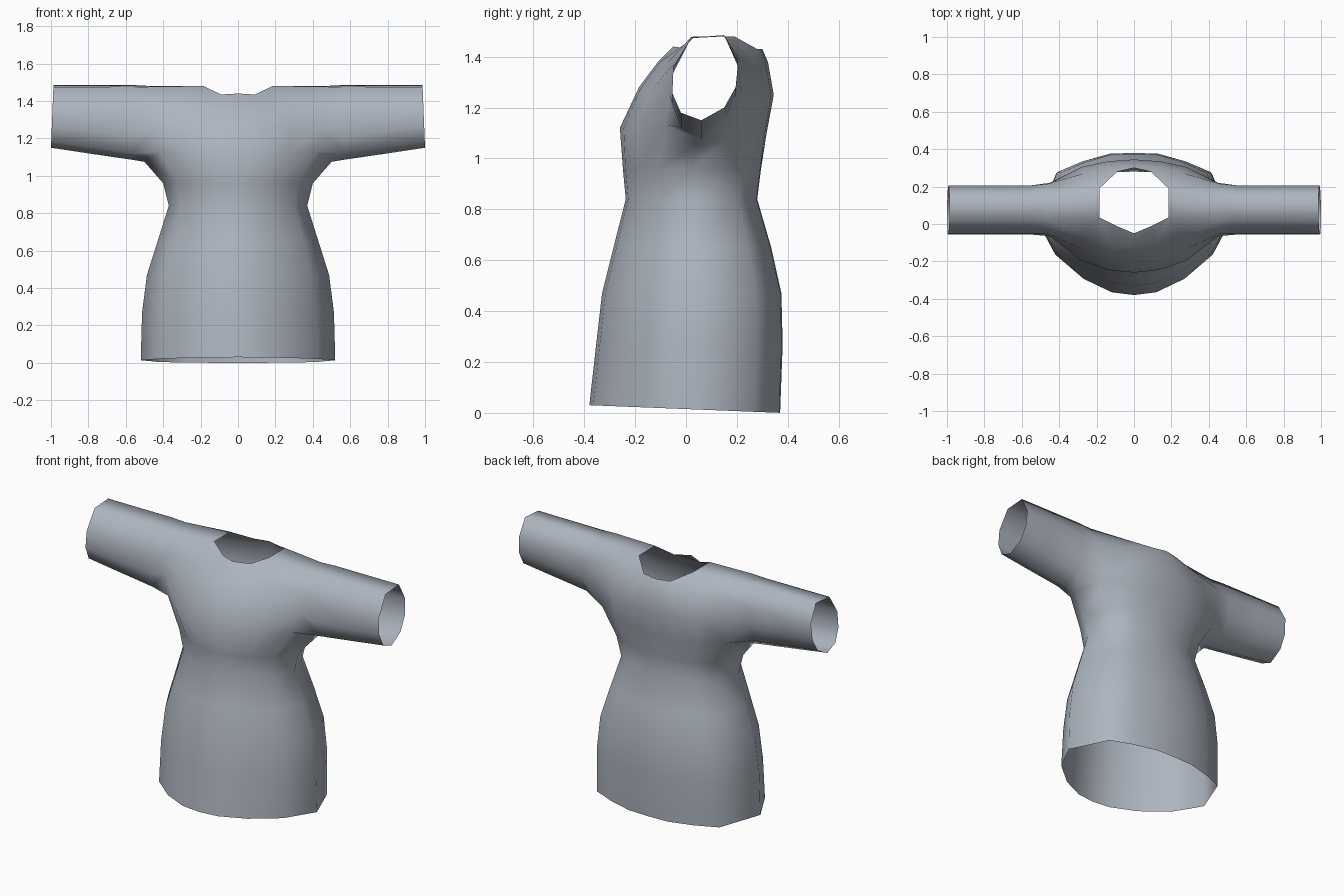
import bpy, bmesh

cube = bpy.data.objects.get("Cube")
if cube:
    bpy.data.objects.remove(cube, do_unlink=True)

cloth = bpy.data.materials.new("grey_blue_cloth")
cloth.use_nodes = True
colour = (0.42, 0.46, 0.52, 1)
cloth.diffuse_color = colour
cloth.node_tree.nodes["Principled BSDF"].inputs["Base Color"].default_value = colour

bm = bmesh.new()
SIDE = 4  # index of the side seam in each half ring


def make_row(points):
    return [bm.verts.new(p) if p else None for p in points]


def bridge(lower, upper, flip=False):
    """Join two rows with quads, skipping gaps."""
    for i in range(len(lower) - 1):
        quad = [lower[i], lower[i + 1], upper[i + 1], upper[i]]
        if None not in quad:
            bm.faces.new(reversed(quad) if flip else quad)


# Half ring from front centre, round the left side, to back centre
ring_x = [0, .23, .52, .81, 1, .8, .54, .25, 0]
ring_y = [-1, -.96, -.77, -.43, .06, .73, .88, .99, 1]


def skirt_ring(z, half_width, front, back, tilt=0):
    points = []
    for u, v in zip(ring_x, ring_y):
        y = v * (back if v > 0 else front)
        points.append((u * half_width, y, z - tilt * y))
    return make_row(points)


# Skirt and waist
rows = [
    skirt_ring(.015, .52, .38, .37, tilt=.04),
    skirt_ring(.27, .513, .353, .38),
    skirt_ring(.47, .487, .33, .375),
    skirt_ring(.65, .43, .285, .335),
    skirt_ring(.84, .37, .237, .28),
    skirt_ring(.96, .4, .248, .295),
]

# Chest, with the underarm at the side seam
rows.append(make_row([
    (0, -.26, 1.12), (.14, -.245, 1.12), (.28, -.195, 1.12), (.42, -.08, 1.13),
    (.5, .06, 1.075),
    (.42, .21, 1.11), (.28, .285, 1.1), (.14, .31, 1.1), (0, .317, 1.1)]))

# Front and back yoke, open at the armhole
rows.append(make_row([
    (0, -.185, 1.28), (.14, -.175, 1.28), (.28, -.135, 1.27), (.45, -.065, 1.25),
    None,
    (.45, .22, 1.25), (.28, .305, 1.25), (.14, .335, 1.25), (0, .345, 1.25)]))
rows.append(make_row([
    (0, -.11, 1.38), (.12, -.1, 1.38), (.27, -.07, 1.38), (.46, -.05, 1.37),
    None,
    (.46, .215, 1.38), (.27, .27, 1.38), (.12, .312, 1.38), (0, .322, 1.38)]))

# Neckline and shoulder top
rows.append(make_row([
    (0, -.05, 1.44), (.09, -.012, 1.435), (.185, .035, 1.48), (.46, .02, 1.477),
    None,
    (.46, .15, 1.48), (.185, .19, 1.48), (.09, .28, 1.43), (0, .3, 1.43)]))

for lower, upper in zip(rows, rows[1:]):
    bridge(lower, upper)
chest, neck = rows[-4], rows[-1]
bm.faces.new([neck[2], neck[3], neck[5], neck[6]])

# Sleeve, from the armhole to the open cuff
armhole = [chest[SIDE]]
armhole += [row[SIDE - 1] for row in rows[-4:]]
armhole += [row[SIDE + 1] for row in reversed(rows[-4:])]
cuff_shape = [(.06, 1.15), (-.02, 1.18), (-.055, 1.26), (-.05, 1.36), (.02, 1.475),
              (.15, 1.485), (.205, 1.38), (.195, 1.28), (.15, 1.2)]


def sleeve_ring(x, stretch):
    """Cuff outline at x; stretch deepens it below the top edge."""
    top = 1.485
    return make_row([(x - .04 * (z - 1.15), y, top - (top - z) * stretch)
                     for y, z in cuff_shape])


previous = armhole
for x, stretch in [(.57, 1.19), (.8, 1.09), (1, 1)]:
    ring = sleeve_ring(x, stretch)
    bridge(previous + previous[:1], ring + ring[:1], flip=True)
    previous = ring

for face in bm.faces:
    face.smooth = True

mesh = bpy.data.meshes.new("tunic")
bm.to_mesh(mesh)
bm.free()
mesh.materials.append(cloth)
tunic = bpy.data.objects.new("tunic", mesh)
bpy.context.collection.objects.link(tunic)

# Mirror the left half onto the right
mirror = tunic.modifiers.new("mirror", 'MIRROR')
mirror.use_axis[0] = True
mirror.use_clip = True
mirror.merge_threshold = .001
